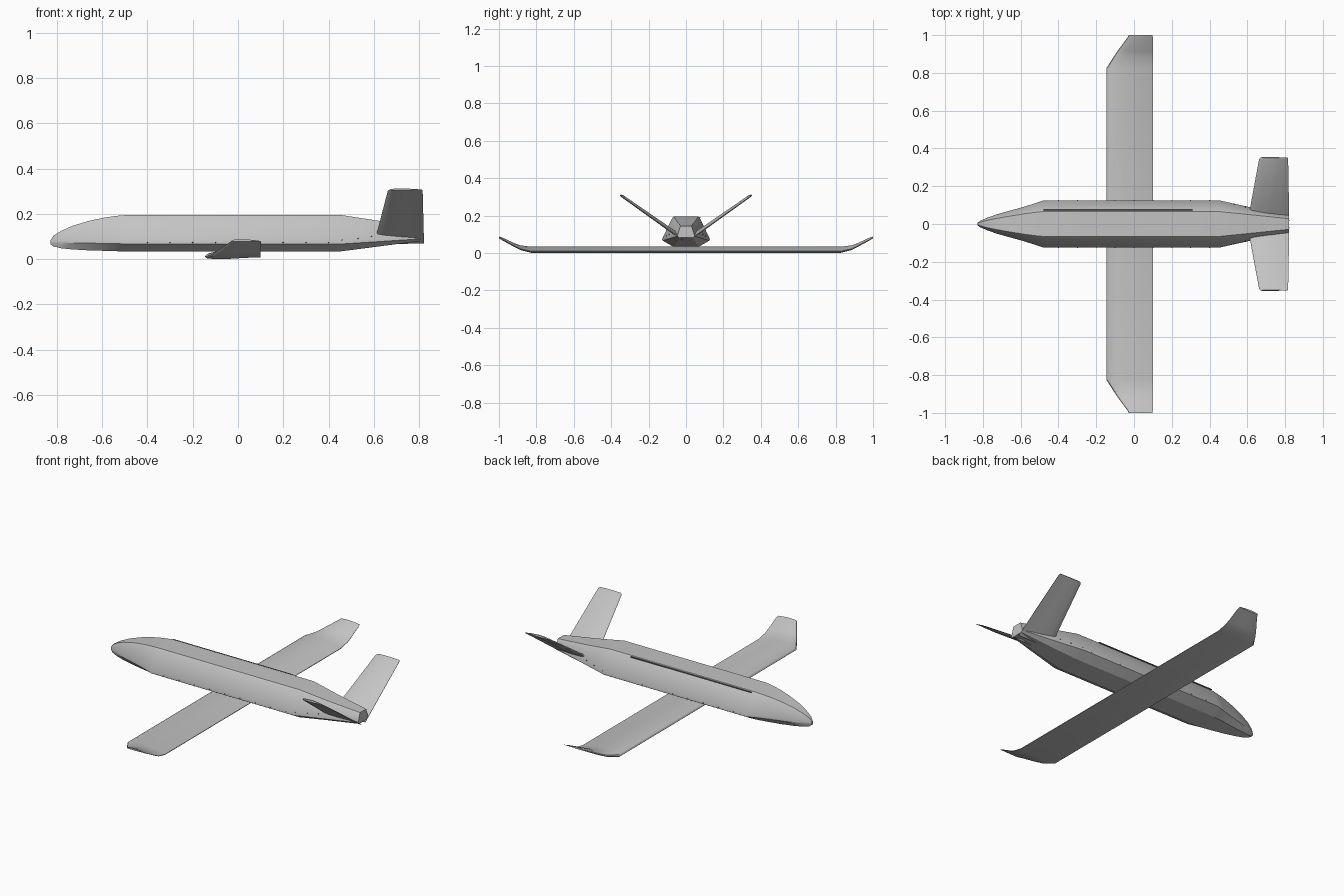
import bpy, bmesh, math
from mathutils import Vector

if "Cube" in bpy.data.objects:
    bpy.data.objects.remove(bpy.data.objects["Cube"], do_unlink=True)

grey = bpy.data.materials.new("light_grey_paint")
grey.use_nodes = True
grey.diffuse_color = (0.55, 0.55, 0.55, 1)
grey.node_tree.nodes["Principled BSDF"].inputs["Base Color"].default_value = grey.diffuse_color
dark = bpy.data.materials.new("dark_grey_seam")
dark.use_nodes = True
dark.diffuse_color = (0.12, 0.12, 0.12, 1)
dark.node_tree.nodes["Principled BSDF"].inputs["Base Color"].default_value = dark.diffuse_color


def finish(name, bm, mat=grey, angle=25):
    bmesh.ops.recalc_face_normals(bm, faces=bm.faces)
    mesh = bpy.data.meshes.new(name)
    bm.to_mesh(mesh)
    bm.free()
    mesh.materials.append(mat)
    obj = bpy.data.objects.new(name, mesh)
    bpy.context.collection.objects.link(obj)
    bpy.ops.object.select_all(action="DESELECT")
    obj.select_set(True)
    bpy.context.view_layer.objects.active = obj
    bpy.ops.object.shade_smooth_by_angle(angle=math.radians(angle))
    return obj


def loft(name, rings, angle=25):
    """Skin closed rings of equal length and cap both ends."""
    bm = bmesh.new()
    rows = [[bm.verts.new(p) for p in ring] for ring in rings]
    n = len(rows[0])
    for a, b in zip(rows, rows[1:]):
        for i in range(n):
            j = (i + 1) % n
            bm.faces.new((a[i], a[j], b[j], b[i]))
    bm.faces.new(rows[0])
    bm.faces.new(rows[-1])
    return finish(name, bm, grey, angle)


def hull_ring(x, top_y, top_z, wide_y, wide_z, low_y, low_z):
    """Faceted body section with softened top and waist corners."""
    r = 0.06
    half = [(top_y * (1 - r), top_z),
            (top_y + (wide_y - top_y) * r, top_z + (wide_z - top_z) * r),
            (wide_y, wide_z + (top_z - wide_z) * r),
            (wide_y, wide_z - (wide_z - low_z) * 0.2),
            (low_y, low_z)]
    return [(x, y, z) for y, z in half] + [(x, -y, z) for y, z in reversed(half)]


# Fuselage: rounded nose, constant centre, tapered tail
loft("fuselage", [hull_ring(*s) for s in (
    (-0.828, 0.004, 0.085, 0.007, 0.076, 0.004, 0.066),
    (-0.815, 0.010, 0.104, 0.017, 0.077, 0.010, 0.056),
    (-0.78, 0.020, 0.126, 0.032, 0.078, 0.019, 0.048),
    (-0.73, 0.031, 0.148, 0.050, 0.079, 0.030, 0.043),
    (-0.66, 0.044, 0.169, 0.070, 0.079, 0.043, 0.039),
    (-0.59, 0.056, 0.184, 0.089, 0.078, 0.055, 0.037),
    (-0.53, 0.065, 0.192, 0.108, 0.077, 0.063, 0.035),
    (-0.48, 0.070, 0.196, 0.125, 0.075, 0.068, 0.034),
    (0.45, 0.070, 0.196, 0.125, 0.075, 0.068, 0.034),
    (0.62, 0.052, 0.170, 0.088, 0.083, 0.052, 0.056),
    (0.82, 0.030, 0.145, 0.045, 0.093, 0.038, 0.082))])

# Chord fraction and thickness fraction round the aerofoil
FOIL = [(0, 0.3), (0.02, 0.55), (0.08, 0.78), (0.22, 0.95), (0.45, 1), (0.75, 0.7),
        (1, 0.28), (1, 0.18), (0.75, 0.16), (0.45, 0.02), (0.15, 0), (0.03, 0.1)]


def foil_ring(front, back, y, z, thick, up=(0, 1)):
    return [(front + (back - front) * c, y + up[0] * thick * t, z + up[1] * thick * t)
            for c, t in FOIL]


# One-piece wing with swept, upturned tips
tip = [(-0.028, 0.098, 1.0, 0.078, 0.010), (-0.036, 0.1, 0.985, 0.070, 0.014),
       (-0.088, 0.1, 0.915, 0.031, 0.021), (-0.108, 0.1, 0.885, 0.016, 0.025),
       (-0.146, 0.1, 0.825, 0.001, 0.033)]
stations = [(a, b, -y, z, t) for a, b, y, z, t in tip] + tip[::-1]
loft("wing", [foil_ring(*s) for s in stations], 20)

# Tapered V-tail fins
for side, label in ((1, "left"), (-1, "right")):
    rings = []
    for front, back, y, z, thick in ((0.602, 0.822, 0.02, 0.066, 0.022),
                                     (0.662, 0.816, 0.345, 0.299, 0.014),
                                     (0.672, 0.812, 0.354, 0.306, 0.008)):
        rings.append(foil_ring(front, back, side * y, z, thick, (-side * 0.58, 0.81)))
    loft(label + "_tail_fin", rings, 30)


def strip(name, x0, x1, y, z, width, height, mat=dark):
    bm = bmesh.new()
    bmesh.ops.create_cube(bm, size=1)
    for v in bm.verts:
        v.co = Vector(((x0 + x1) / 2 + v.co.x * (x1 - x0), y + v.co.y * width, z + v.co.z * height))
    return finish(name, bm, mat)


# Cable seam along the upper left edge
strip("spine_seam", -0.48, 0.31, 0.0745, 0.191, 0.006, 0.006)

# Fastener heads along the waist and tail cone
for side, label in ((1, "left"), (-1, "right")):
    bm = bmesh.new()
    spots = [(-0.4 + 0.1 * i, 0.125, 0.074) for i in range(9)]
    spots += [(0.46, 0.121, 0.084), (0.53, 0.105, 0.092), (0.59, 0.090, 0.100)]
    for x, y, z in spots:
        ret = bmesh.ops.create_icosphere(bm, subdivisions=1, radius=0.003)
        bmesh.ops.translate(bm, verts=ret["verts"], vec=(x, side * y, z))
    finish(label + "_fasteners", bm, dark)
